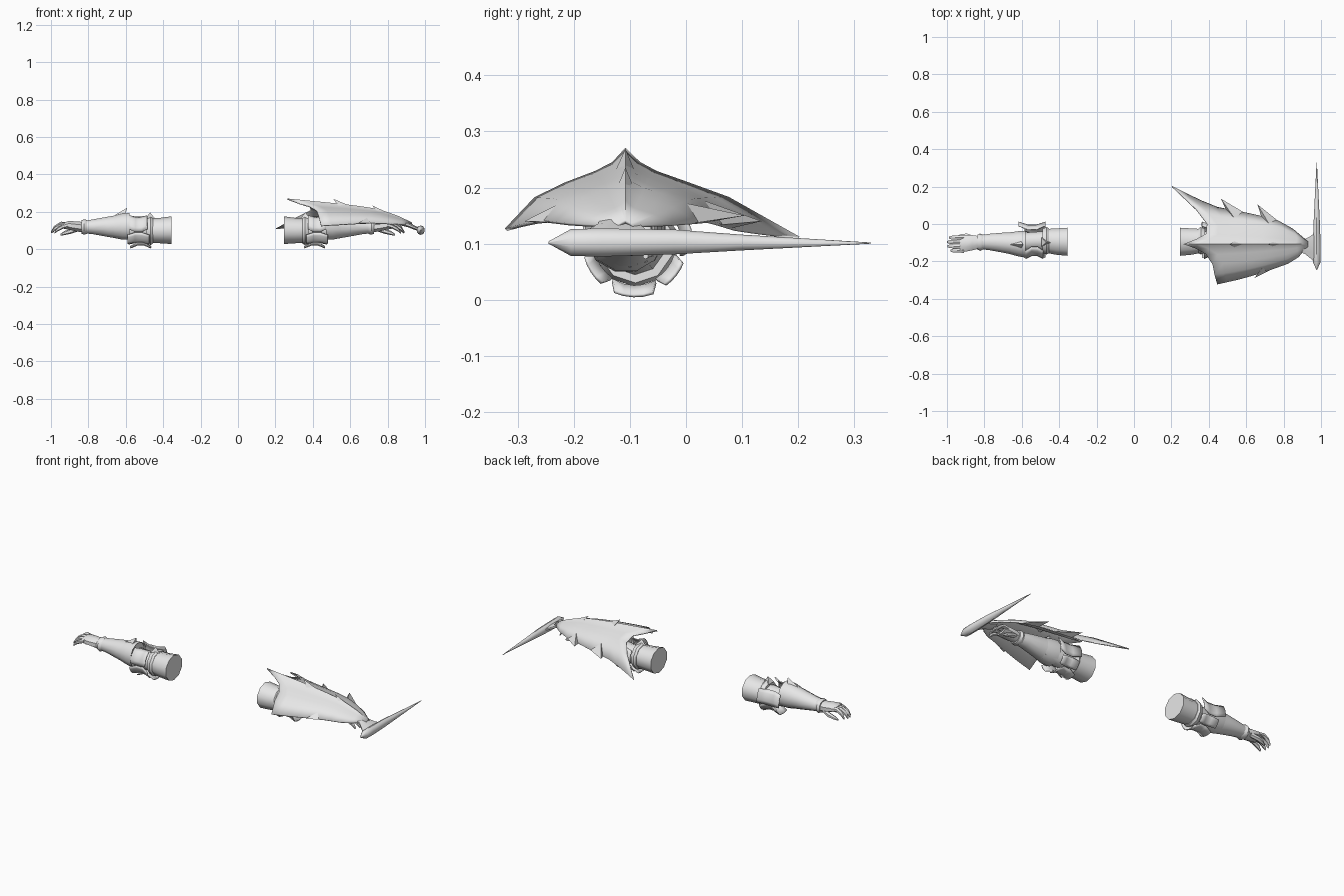
import bpy, bmesh, math
from mathutils import Vector

if "Cube" in bpy.data.objects:
    bpy.data.objects.remove(bpy.data.objects["Cube"])

grey = bpy.data.materials.new("light_grey")
grey.diffuse_color = (0.8, 0.8, 0.8, 1)
grey.use_nodes = True
grey.node_tree.nodes["Principled BSDF"].inputs["Base Color"].default_value = grey.diffuse_color


def make(name, verts, faces, thick=0, angle=40):
    bm = bmesh.new()
    vs = [bm.verts.new(v) for v in verts]
    for f in faces:
        bm.faces.new([vs[i] for i in f])
    bmesh.ops.recalc_face_normals(bm, faces=bm.faces)
    me = bpy.data.meshes.new(name)
    bm.to_mesh(me)
    bm.free()
    me.materials.append(grey)
    ob = bpy.data.objects.new(name, me)
    bpy.context.collection.objects.link(ob)
    if thick:
        mod = ob.modifiers.new("thickness", 'SOLIDIFY')
        mod.thickness = thick
        mod.offset = 0
    bpy.ops.object.select_all(action='DESELECT')
    ob.select_set(True)
    bpy.context.view_layer.objects.active = ob
    bpy.ops.object.shade_smooth_by_angle(angle=math.radians(angle))
    return ob


def grid_faces(rows, cols, wrap=False):
    return [(r * cols + c, r * cols + (c + 1) % cols,
             (r + 1) * cols + (c + 1) % cols, (r + 1) * cols + c)
            for r in range(rows - 1) for c in range(cols if wrap else cols - 1)]


def loft(name, rings, place, n=10, caps=True):
    # rings: (along, centre y, centre z, y radius, z radius)
    verts = []
    for s, cy, cz, ry, rz in rings:
        for k in range(n):
            a = math.tau * (k + 0.5) / n
            verts.append(place(s, cy + ry * math.cos(a), cz + rz * math.sin(a)))
    faces = grid_faces(len(rings), n, True)
    if caps:
        faces += [tuple(range(n)), tuple(range((len(rings) - 1) * n, len(rings) * n))]
    return make(name, verts, faces)


def tube(name, path, place, n=6):
    # rounded finger along a path of (s, y, z, radius)
    return loft(name, [(s, y, z, r, r * 0.9) for s, y, z, r in path], place, n)


def spike(name, base, tip):
    # solid thorn from base triangle to tip
    return make(name, base + [tip], [(0, 1, 2), (0, 1, 3), (1, 2, 3), (2, 0, 3)], angle=20)


def interp(x, pts):
    for (a, va), (b, vb) in zip(pts, pts[1:]):
        if x <= b:
            return va + (vb - va) * max(0, (x - a) / (b - a))
    return pts[-1][1]


def arm(side, start, sign):
    def place(s, y, z):
        return (start + sign * s, y, z)

    loft(side + "_upper_arm", [(0, -.095, .102, .079, .074), (.06, -.094, .1, .074, .068),
                               (.125, -.09, .1, .066, .066)], place)
    loft(side + "_elbow", [(.1, -.09, .1, .056, .058), (.18, -.092, .1, .052, .052),
                           (.30, -.1, .11, .052, .052)], place)
    # overlapping strap round the end of the upper arm
    loft(side + "_arm_band", [(.10, -.09, .1, .07, .07), (.112, -.09, .1, .077, .077),
                              (.135, -.09, .1, .068, .07)], place)
    # flared elbow plates
    plates = [("back", 15, 30, .118, .262, .1), ("front", 150, 36, .13, .225, .095),
              ("lower_front", 212, 24, .12, .235, .092), ("bottom", 268, 30, .11, .22, .093),
              ("lower_back", 322, 22, .12, .23, .09)]
    for nm, mid, half, s0, s1, rad in plates:
        verts = []
        for i in range(4):
            t = i / 3
            width = half * (1 if i in (1, 2) else .72)
            r = rad - .018 * math.sin(math.pi * t)
            for j in range(5):
                a = math.radians(mid + width * (j / 2 - 1))
                verts.append(place(s0 + (s1 - s0) * t, -.09 + r * math.cos(a), .1 + r * math.sin(a)))
        make(side + "_elbow_plate_" + nm, verts, grid_faces(4, 5), .006)
    spike(side + "_elbow_thorn", [place(.09, -.1, .165), place(.14, -.12, .165),
                                  place(.14, -.07, .165)], place(.115, -.1, .197))
    # forearm guard, with an open flared cuff and a thorn
    loft(side + "_forearm_guard", [(.235, -.108, .122, .071, .072), (.27, -.106, .12, .064, .068),
                                   (.34, -.1, .12, .056, .056), (.42, -.096, .12, .045, .041),
                                   (.47, -.097, .119, .038, .034)], place, 12)
    loft(side + "_outer_cuff", [(.225, -.108, .122, .074, .074), (.262, -.106, .121, .07, .072),
                                (.305, -.103, .12, .061, .062)], place, 12, False)
    spike(side + "_cuff_thorn", [place(.32, -.11, .172), place(.25, -.135, .18),
                                 place(.25, -.085, .18)], place(.238, -.11, .222))
    loft(side + "_wrist_band", [(.452, -.097, .119, .041, .037), (.468, -.097, .119, .049, .041),
                                (.482, -.097, .119, .042, .036)], place)
    # hand
    loft(side + "_palm", [(.47, -.098, .118, .035, .03), (.51, -.1, .122, .044, .029),
                          (.55, -.105, .128, .047, .025), (.575, -.107, .126, .042, .018)], place, 8)
    for i in range(4):
        y = -.073 - i * .023
        e = (.0, .01, .008, -.008)[i]
        tube(side + "_finger_%d" % (i + 1), [(.555, y, .13, .014), (.59 + e, y, .136 - i * .005, .013),
                                             (.618 + e, y, .118 - i * .004, .012),
                                             (.634 + e, y, .094 - i * .002, .006)], place)
    tube(side + "_thumb", [(.5, -.075, .108, .014), (.54, -.064, .096, .015),
                           (.575, -.066, .086, .012), (.595, -.072, .077, .005)], place)


arm("left", -.355, -1)
arm("right", .245, 1)

# shield: ridged sheet with a jagged inner end, narrowing to the wrist
MID = -.108
start_x = [(-1, .445), (-.75, .43), (-.5, .42), (-.25, .385), (-.1, .33), (0, .265),
           (.1, .33), (.25, .385), (.5, .39), (.75, .335), (1, .203)]
back_w = [(.2, .31), (.32, .25), (.43, .2), (.66, .155), (.77, .125), (.85, .08), (.93, .012)]
front_w = [(.44, .214), (.57, .185), (.69, .15), (.83, .1), (.89, .06), (.93, .012)]
ridge_z = [(.265, .268), (.45, .25), (.6, .235), (.75, .213), (.85, .178), (.93, .14)]
edge_z = [(.2, .11), (.45, .125), (.7, .14), (.93, .13)]
section = [(0, 1), (.1, .87), (.25, .78), (.5, .64), (.75, .44), (1, 0)]


def shield_point(x, v):
    w = interp(x, back_w if v > 0 else front_w)
    lo, hi = interp(x, edge_z), interp(x, ridge_z)
    return Vector((x, MID + v * w, lo + (hi - lo) * interp(abs(v), section)))


ROWS = 10
verts = [shield_point(x0 + (.93 - x0) * r / (ROWS - 1), v)
         for r in range(ROWS) for v, x0 in start_x]
make("shield", verts, grid_faces(ROWS, len(start_x)), .006, 50)

# thorns on the shield's edges and ridge, swept back toward the elbow
edge_thorns = [(.49, .59, 1, (.465, .135, .14)), (.68, .77, 1, (.66, .105, .15)),
               (.66, .74, -1, (.645, -.288, .14)), (.78, .86, -1, (.77, -.222, .145))]
for i, (xa, xb, d, tip) in enumerate(edge_thorns):
    spike("edge_thorn_%d" % (i + 1), [shield_point(xa, d), shield_point(xb, d),
                                      shield_point((xa + xb) / 2, d * .75)], Vector(tip))
for i, (x, z) in enumerate([(.51, .269), (.715, .236)]):
    spike("ridge_thorn_%d" % (i + 1), [shield_point(x + .08, 0), shield_point(x + .03, .1),
                                       shield_point(x + .03, -.1)], Vector((x, MID, z)))

# fan-shaped bracket joining the shield to the blade
loft("blade_bracket", [(.865, -.115, .142, .04, .014), (.91, -.12, .13, .04, .014),
                       (.945, -.125, .115, .065, .012), (.975, -.125, .104, .095, .01)],
     lambda s, y, z: (s, y, z), 8)

# long pointed blade running front to back
loft("long_spike", [(-.245, .977, .102, .002, .002), (-.205, .977, .102, .021, .024),
                    (-.15, .977, .102, .022, .025), (-.02, .977, .103, .019, .022),
                    (.1, .977, .102, .013, .014), (.33, .977, .101, .001, .001)],
     lambda s, x, z: (x, s, z), 10)
